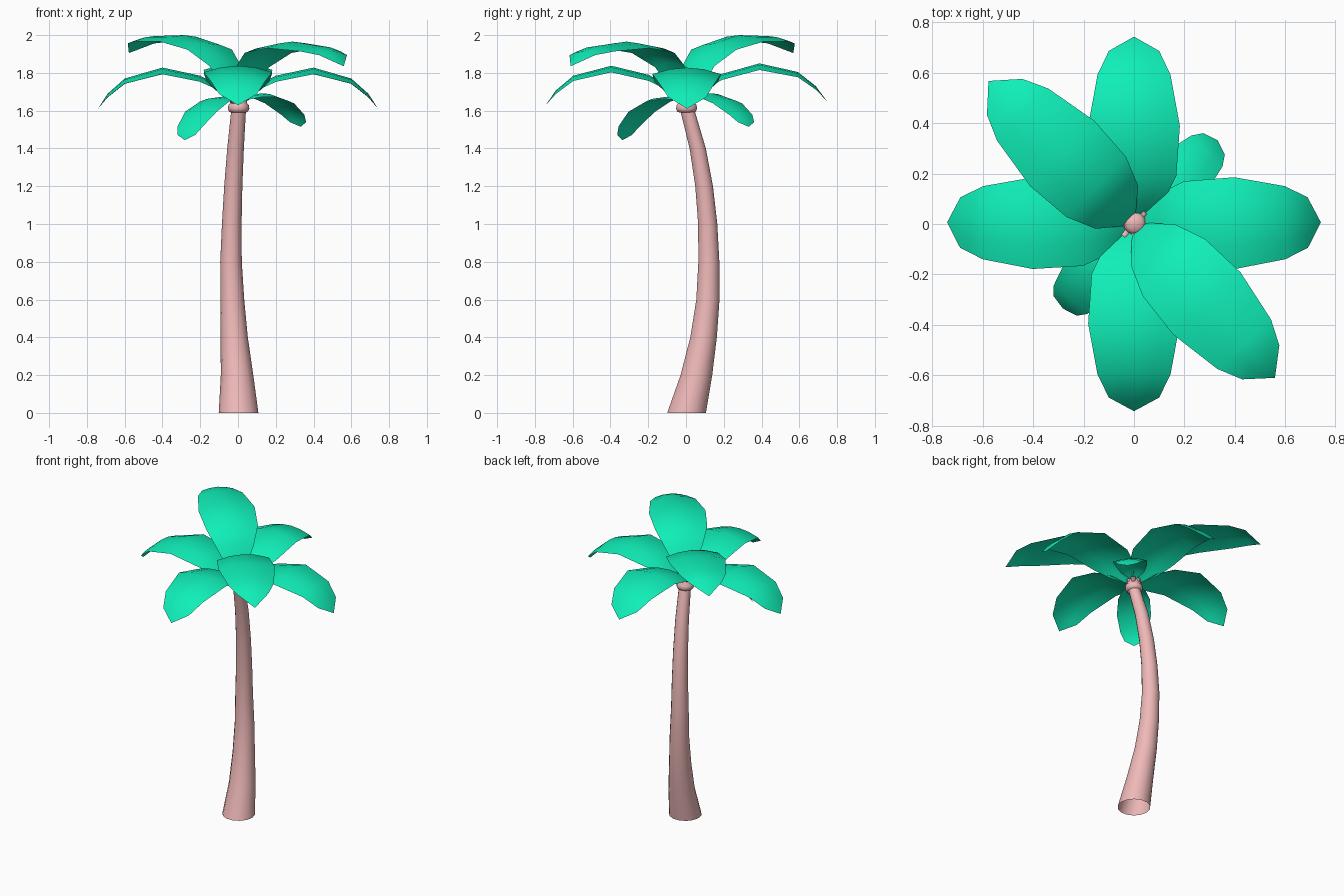
import bpy, bmesh, math
from mathutils import Vector

if "Cube" in bpy.data.objects:
    bpy.data.objects.remove(bpy.data.objects["Cube"])


def material(name, color):
    m = bpy.data.materials.new(name)
    m.diffuse_color = (*color, 1)
    m.use_nodes = True
    m.node_tree.nodes["Principled BSDF"].inputs["Base Color"].default_value = m.diffuse_color
    return m


GREEN = material("leaf_green", (0.005, 0.86, 0.48))
PINK = material("bark_pink", (0.86, 0.48, 0.48))


def make_object(name, bm, mat):
    bmesh.ops.remove_doubles(bm, verts=bm.verts, dist=0.0005)
    for f in bm.faces:
        f.smooth = True
    me = bpy.data.meshes.new(name)
    bm.to_mesh(me)
    bm.free()
    me.materials.append(mat)
    ob = bpy.data.objects.new(name, me)
    bpy.context.collection.objects.link(ob)
    return ob


def skin(bm, rows, closed):
    """Join rows of points with quads."""
    rows = [[bm.verts.new(p) for p in row] for row in rows]
    n = len(rows[0])
    for a, b in zip(rows, rows[1:]):
        for i in range(n if closed else n - 1):
            j = (i + 1) % n
            bm.faces.new((a[i], a[j], b[j], b[i]))
    return rows


def ring(x, y, z, r, sides=14):
    return [(x + r * math.cos(2 * math.pi * i / sides),
             y + r * math.sin(2 * math.pi * i / sides), z) for i in range(sides)]


# Curved, tapering trunk: x, y, z, radius
trunk = [(.003, .003, 0, .105), (-.005, .055, .2, .086), (-.02, .093, .4, .072),
         (-.03, .116, .6, .063), (-.037, .121, .8, .057), (-.033, .115, 1.0, .052),
         (-.025, .096, 1.2, .048), (-.013, .062, 1.4, .044), (.003, .008, 1.6, .039)]
bm = bmesh.new()
skin(bm, [ring(*t) for t in trunk], True)
make_object("trunk", bm, PINK)

# Collar and bud that hold the leaves
collar = [(1.59, .038), (1.595, .05), (1.61, .057), (1.63, .054), (1.64, .045),
          (1.67, .045), (1.69, .03)]
bm = bmesh.new()
rows = skin(bm, [ring(.003, .003, z, r) for z, r in collar], True)
bm.faces.new(rows[-1])
make_object("crown_collar", bm, PINK)

# Leaf spines as (distance, height), with a half width per station
MID = [(.03, 1.66), (.10, 1.73), (.20, 1.785), (.40, 1.828), (.60, 1.77), (.69, 1.69), (.742, 1.61)]
HIGH = [(.02, 1.66), (.095, 1.86), (.21, 1.955), (.40, 2.0), (.62, 1.995), (.72, 1.975), (.81, 1.905)]
LOW = [(.05, 1.66), (.10, 1.685), (.19, 1.692), (.31, 1.66), (.41, 1.595), (.45, 1.55), (.47, 1.515)]
WIDTHS = [.03, .12, .168, .182, .145, .10, 0]


def leaf(name, spine, azimuth, pitch=0, scale=1.0):
    a, p = math.radians(azimuth), math.radians(pitch)
    out = Vector((math.cos(a), math.sin(a), 0))
    side = Vector((-math.sin(a), math.cos(a), 0))
    r0, z0 = spine[0]
    rows = []
    for (r, z), w in zip(spine, WIDTHS):
        dr, dz = r - r0, z - z0
        r = r0 + dr * math.cos(p) - dz * math.sin(p)
        z = z0 + dr * math.sin(p) + dz * math.cos(p)
        w *= scale
        rows.append([out * r + side * (w * t) + Vector((0, 0, z - .19 * w * t * t))
                     for t in (1, .5, 0, -.5, -1)])
    bm = bmesh.new()
    skin(bm, rows, False)
    bmesh.ops.recalc_face_normals(bm, faces=bm.faces)
    if sum(f.normal.z * f.calc_area() for f in bm.faces) < 0:
        bmesh.ops.reverse_faces(bm, faces=bm.faces)
    make_object(name, bm, GREEN)

    # Short stalk from the bud to the leaf base
    start, end = Vector((0, 0, 1.63)), Vector(rows[0][2]) + out * .02 + Vector((0, 0, .01))
    d = (end - start).normalized()
    up = side.cross(d)
    bm = bmesh.new()
    skin(bm, [[c + (side * math.cos(k * math.pi / 3) + up * math.sin(k * math.pi / 3)) * rad
               for k in range(6)] for c, rad in ((start, .02), (end, .014))], True)
    make_object(name + "_stalk", bm, PINK)


leaf("leaf_right", MID, 0.5)
leaf("leaf_left", MID, 179.5)
leaf("leaf_front", MID, 270, 1.5)
leaf("leaf_back", MID, 90, 3.5)
leaf("leaf_high_back_left", HIGH, 135.5)
leaf("leaf_high_front_right", HIGH, -47.5, -5)
leaf("leaf_low_back_right", LOW, 45, 0, .6)
leaf("leaf_low_front_left", LOW, 230, -10, .6)
